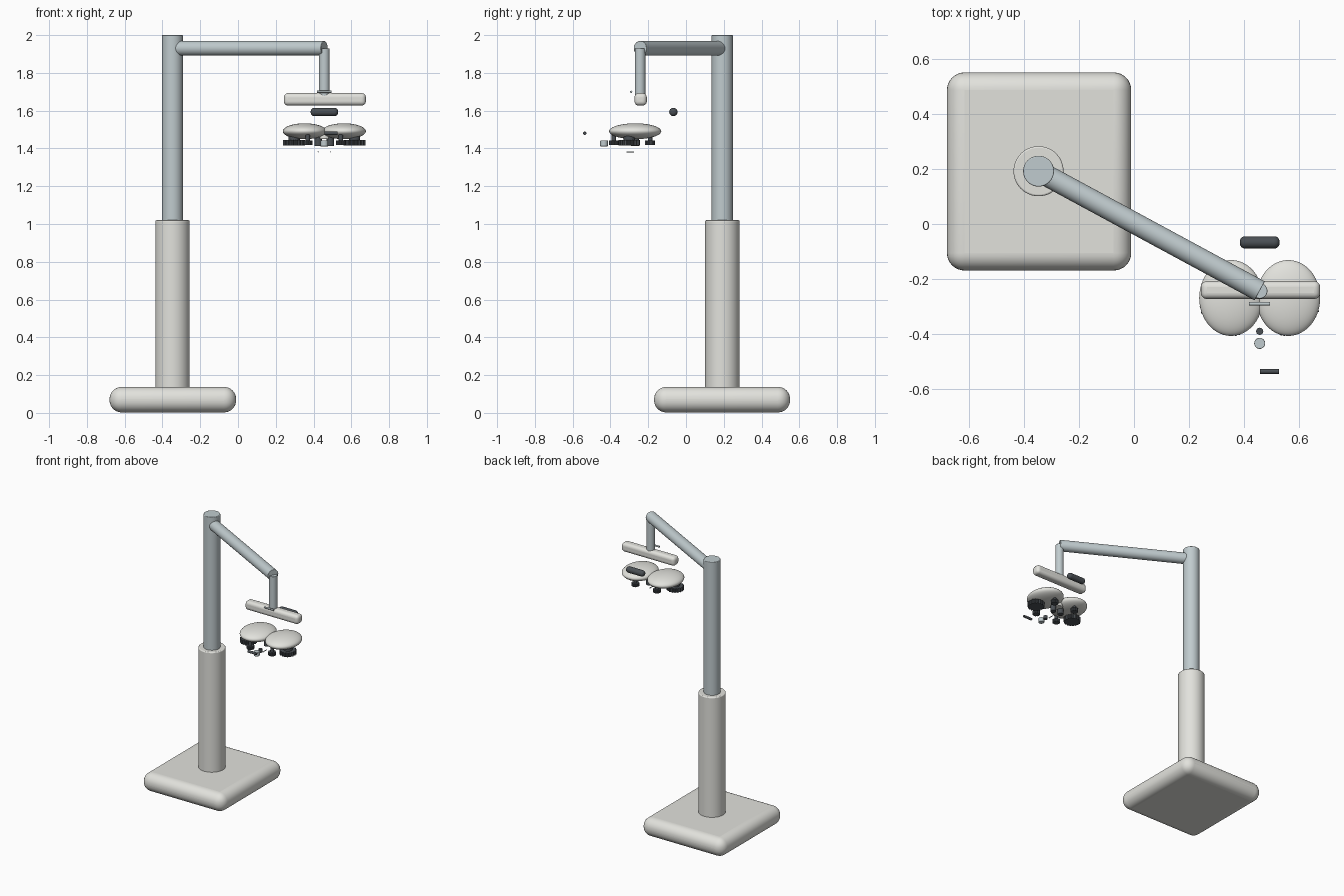
import bpy, bmesh, math
from mathutils import Vector

if "Cube" in bpy.data.objects:
    bpy.data.objects.remove(bpy.data.objects["Cube"])


def material(name, rgb):
    m = bpy.data.materials.new(name)
    m.diffuse_color = (*rgb, 1)
    m.use_nodes = True
    m.node_tree.nodes["Principled BSDF"].inputs["Base Color"].default_value = m.diffuse_color
    return m


SHELL = material("warm_white", (0.76, 0.76, 0.72))
METAL = material("blue_grey_metal", (0.53, 0.60, 0.62))
DARK = material("dark_plastic", (0.07, 0.08, 0.09))


def finish(ob, name, mat, bevel=0, segments=3):
    ob.name = name
    ob.data.materials.append(mat)
    if bevel:
        b = ob.modifiers.new("bevel", "BEVEL")
        b.width, b.segments = bevel, segments
        b.limit_method = "ANGLE"
    bpy.ops.object.select_all(action="DESELECT")
    ob.select_set(True)
    bpy.context.view_layer.objects.active = ob
    bpy.ops.object.shade_smooth_by_angle(angle=math.radians(35))
    return ob


def rod(name, a, b, r, mat, bevel=0, sides=48, segments=3):
    a, b = Vector(a), Vector(b)
    d = b - a
    bpy.ops.mesh.primitive_cylinder_add(vertices=sides, radius=r, depth=d.length, location=(a + b) / 2)
    ob = bpy.context.object
    ob.rotation_euler = d.to_track_quat("Z", "Y").to_euler()
    return finish(ob, name, mat, bevel, segments)


def box(name, loc, size, mat, bevel, segments=6):
    bpy.ops.mesh.primitive_cube_add(size=1, location=loc)
    ob = bpy.context.object
    ob.scale = size
    bpy.ops.object.transform_apply(location=False, rotation=False, scale=True)
    return finish(ob, name, mat, bevel, segments)


def gear_knob(name, x, y, z0, z1, r, teeth=18):
    # ridged dial: extruded toothed outline
    bm = bmesh.new()
    ring = []
    for i in range(teeth * 4):
        rad = r if i % 4 < 2 else r * 0.88
        t = 2 * math.pi * i / (teeth * 4)
        ring.append(bm.verts.new((x + rad * math.cos(t), y + rad * math.sin(t), z0)))
    face = bm.faces.new(ring)
    top = bmesh.ops.extrude_face_region(bm, geom=[face])["geom"]
    bmesh.ops.translate(bm, vec=(0, 0, z1 - z0), verts=[v for v in top if isinstance(v, bmesh.types.BMVert)])
    bmesh.ops.recalc_face_normals(bm, faces=bm.faces)
    me = bpy.data.meshes.new(name)
    bm.to_mesh(me)
    bm.free()
    ob = bpy.data.objects.new(name, me)
    bpy.context.collection.objects.link(ob)
    return finish(ob, name, DARK)


# Base and telescoping column
PX, PY = -0.347, 0.192
box("base", (-0.345, 0.191, 0.07), (0.67, 0.72, 0.135), SHELL, 0.064, 8)
rod("lower_column", (PX, PY, 0.1), (PX, PY, 1.02), 0.091, SHELL, 0.006)
rod("upper_column", (PX, PY, 1.0), (PX, PY, 2.0), 0.056, METAL, 0.004)

# Arm and hanging post
CX, CY = 0.457, -0.243
rod("arm", (PX, PY, 1.93), (CX, CY, 1.93), 0.039, METAL, 0.003)
rod("drop_post", (CX, CY, 1.67), (CX, CY, 1.93), 0.028, METAL, 0.002)

# Crossbar, its level and the forehead rest
box("crossbar", (0.46, -0.24, 1.66), (0.434, 0.065, 0.066), SHELL, 0.022, 5)
rod("level_vial", (CX - 0.038, -0.29, 1.70), (CX + 0.038, -0.29, 1.70), 0.006, METAL, sides=16)
rod("forehead_rest", (CX - 0.072, -0.067, 1.593), (CX + 0.072, -0.067, 1.593), 0.022, DARK, 0.018, 32, 5)

# Link between the two lens housings
rod("housing_link", (CX, -0.262, 1.45), (CX, -0.262, 1.50), 0.035, SHELL, 0.004)

# Mirrored lens housings with dials
for side, s in (("left", -1), ("right", 1)):
    bpy.ops.mesh.primitive_uv_sphere_add(segments=48, ring_count=24, radius=1, location=(CX + s * 0.104, -0.269, 1.491))
    ob = bpy.context.object
    ob.scale = (0.116, 0.138, 0.042)
    finish(ob, side + "_lens_housing", SHELL)
    gear_knob(side + "_main_dial", CX + s * 0.16, -0.30, 1.415, 1.445, 0.058)
    rod(side + "_main_dial_hub", (CX + s * 0.16, -0.30, 1.44), (CX + s * 0.16, -0.30, 1.47), 0.03, DARK)
    for label, y in (("rear", -0.19), ("front", -0.382)):
        x = CX + s * 0.088
        gear_knob(f"{side}_{label}_knob", x, y, 1.418, 1.442, 0.026, 12)
        rod(f"{side}_{label}_knob_stem", (x, y, 1.43), (x, y, 1.475), 0.012, DARK, sides=24)
    x = CX + s * 0.032
    rod(side + "_eyepiece", (x, -0.27, 1.412), (x, -0.27, 1.465), 0.02, DARK, 0.002, 32)
    rod(side + "_guide_pin", (x, -0.315, 1.382), (x, -0.275, 1.382), 0.003, METAL, sides=12)

# Small front controls
rod("centre_knob", (CX, -0.39, 1.418), (CX, -0.39, 1.442), 0.013, DARK, sides=24)
rod("front_roller", (CX, -0.434, 1.411), (CX, -0.434, 1.442), 0.02, METAL, 0.002, 32)
rod("side_handle", (0.458, -0.536, 1.48), (0.528, -0.536, 1.48), 0.009, DARK, 0.002, 24)
